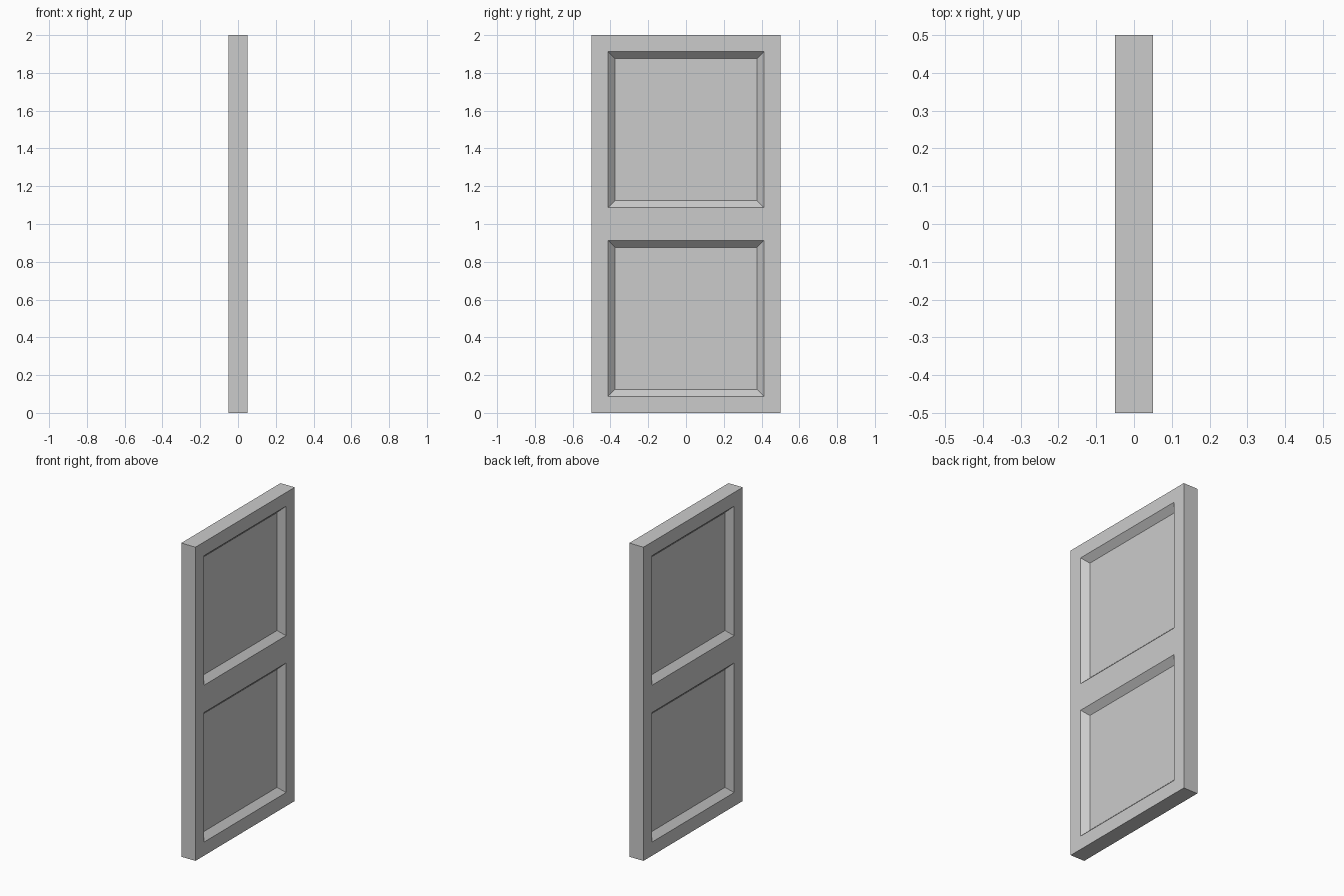
import bpy, bmesh
from mathutils import Matrix

if "Cube" in bpy.data.objects:
    bpy.data.objects.remove(bpy.data.objects["Cube"])

bm = bmesh.new()

# Door slab: 0.1 thick, 1 wide, 2 tall, standing on the ground
bmesh.ops.create_cube(bm, size=1.0, matrix=Matrix.Translation((0, 0, 1)) @ Matrix.Diagonal((0.1, 1, 2, 1)))

# Split into an upper and a lower half
bmesh.ops.bisect_plane(bm, geom=bm.verts[:] + bm.edges[:] + bm.faces[:],
                       plane_co=(0, 0, 1), plane_no=(0, 0, 1))
bm.normal_update()

# Frame border, then sloped recess, on both broad sides
panels = [f for f in bm.faces if abs(f.normal.x) > 0.9]
bmesh.ops.inset_individual(bm, faces=panels, thickness=0.087, depth=0, use_even_offset=True)
bmesh.ops.inset_individual(bm, faces=panels, thickness=0.037, depth=-0.038, use_even_offset=True)

# Merge the flat halves left by the split
seam = [e for e in bm.edges if all(abs(v.co.z - 1) < 1e-4 for v in e.verts)
        and abs(e.verts[0].co.x - e.verts[1].co.x) > 0.05]
bmesh.ops.recalc_face_normals(bm, faces=bm.faces[:])

mesh = bpy.data.meshes.new("door_panel")
bm.to_mesh(mesh)
bm.free()
door = bpy.data.objects.new("door_panel", mesh)
bpy.context.collection.objects.link(door)
